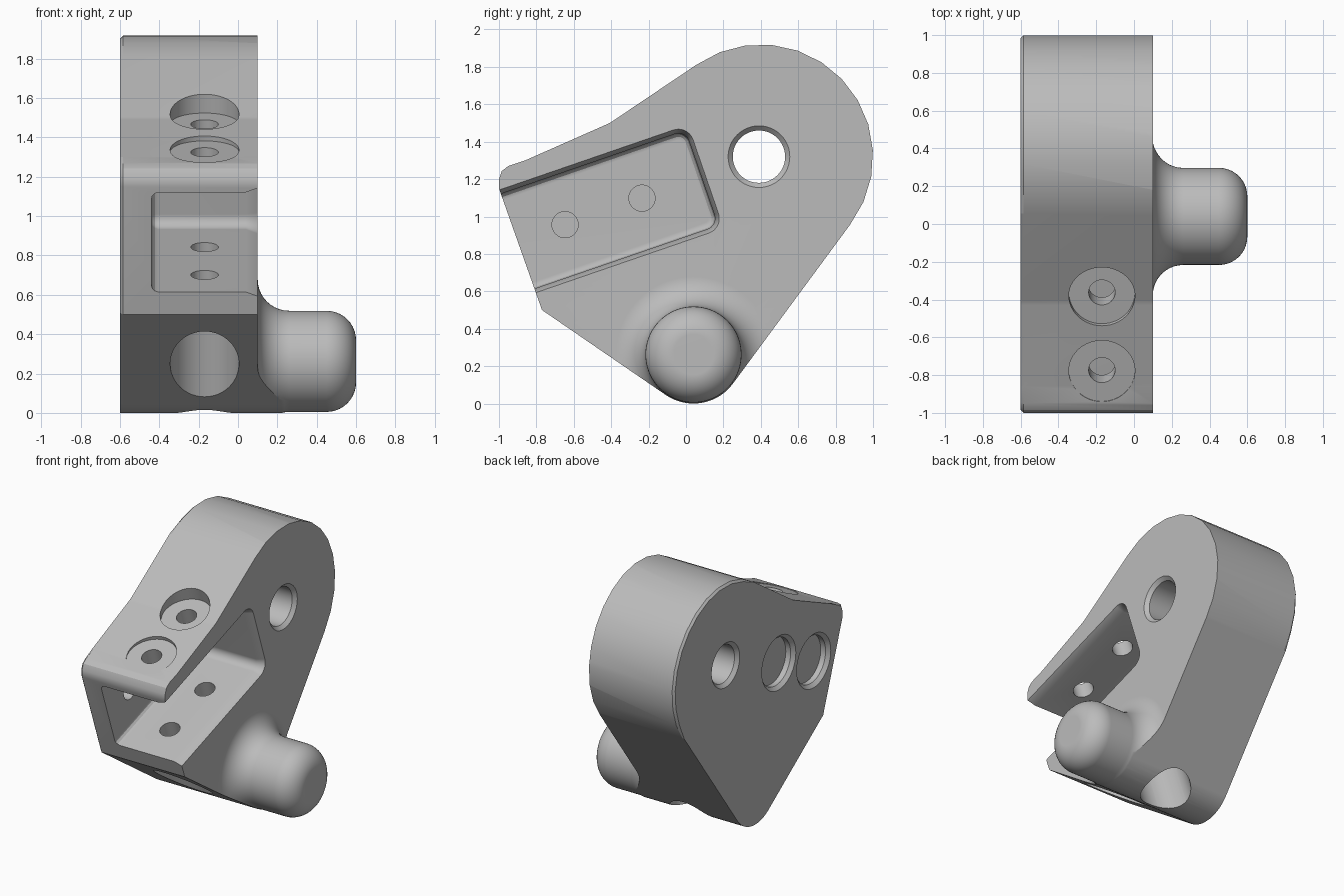
import bpy
import bmesh
import math
from mathutils import Vector

cube = bpy.data.objects.get("Cube")
if cube:
    bpy.data.objects.remove(cube)

grey = bpy.data.materials.new("plain grey")
grey.use_nodes = True
grey.diffuse_color = (0.5, 0.5, 0.5, 1)
grey.node_tree.nodes["Principled BSDF"].inputs["Base Color"].default_value = (0.5, 0.5, 0.5, 1)

TILT = math.radians(19)                      # slope of the pocket and its screws
U = Vector((0, math.cos(TILT), math.sin(TILT)))
V = Vector((0, -math.sin(TILT), math.cos(TILT)))
X = Vector((1, 0, 0))


def loft(name, rings, bevel=0):
    """Skin equal-length rings of points, cap both ends, optionally chamfer the first cap."""
    bm = bmesh.new()
    vs = [[bm.verts.new(p) for p in ring] for ring in rings]
    n = len(vs[0])
    for a, b in zip(vs, vs[1:]):
        for i in range(n):
            j = (i + 1) % n
            bm.faces.new((a[i], a[j], b[j], b[i]))
    cap = bm.faces.new(vs[0])
    bm.faces.new(vs[-1])
    if bevel:
        bmesh.ops.bevel(bm, geom=list(cap.edges), offset=bevel, segments=1,
                        profile=0.5, affect='EDGES')
    bmesh.ops.recalc_face_normals(bm, faces=bm.faces)
    mesh = bpy.data.meshes.new(name)
    bm.to_mesh(mesh)
    bm.free()
    mesh.materials.append(grey)
    ob = bpy.data.objects.new(name, mesh)
    bpy.context.collection.objects.link(ob)
    return ob


def turned(name, origin, axis, stations, seg=48):
    """Revolve (distance, radius) stations about an axis."""
    side = X if abs(axis.x) < 0.5 else Vector((0, 1, 0))
    other = axis.cross(side)
    angs = [2 * math.pi * i / seg for i in range(seg)]
    return loft(name, [[Vector(origin) + axis * t + (side * math.cos(a) + other * math.sin(a)) * r
                        for a in angs] for t, r in stations])


def arc(cy, cz, r, a0, a1, n):
    angs = [math.radians(a0 + (a1 - a0) * i / n) for i in range(n + 1)]
    return [(cy + r * math.cos(a), cz + r * math.sin(a)) for a in angs]


def boolean(ob, tool, operation):
    mod = ob.modifiers.new(tool.name, 'BOOLEAN')
    mod.operation = operation
    mod.solver = 'EXACT'
    mod.object = tool
    bpy.ops.object.select_all(action='DESELECT')
    bpy.context.view_layer.objects.active = ob
    ob.select_set(True)
    bpy.ops.object.modifier_apply(modifier=mod.name)
    bpy.data.objects.remove(tool)


# Side profile, extruded past the end of the peg
PEG_Y, PEG_Z = 0.04, 0.262
outline = [(-0.77, 0.5), (-1.0, 1.15), (-1.0, 1.2), (-0.985, 1.243), (-0.95, 1.27),
           (-0.86, 1.3), (-0.43, 1.49), (-0.4, 1.505)]
outline += arc(0.4, 1.32, 0.6, 125, -37.3, 12)
outline += arc(PEG_Y, PEG_Z, 0.262, -37.3, -124.4, 14)
body = loft("bracket_body", [[(x, y, z) for y, z in outline] for x in (-0.6, 0.7)], bevel=0.015)

# Turned envelope: full block up to x = 0.1, then fillet, peg and rounded tip
R, FIL, TIP = 0.257, 0.16, 0.15
stations = [(-1, 4), (0.1, 4)]
for i in range(11):
    a = math.pi / 2 * i / 10
    stations.append((0.1 + FIL * (1 - math.cos(a)), R + FIL * (1 - math.sin(a))))
for i in range(11):
    a = math.pi / 2 * i / 10
    stations.append((0.6 - TIP + TIP * math.sin(a), R - TIP + TIP * math.cos(a)))
boolean(body, turned("peg_envelope", (0, PEG_Y, PEG_Z), X, stations, 72), 'INTERSECT')


# Tilted pocket, open to the front and side, with filleted floor and flared mouth
def pocket_ring(x, off):
    u0, u1, v0, v1, r = -1.2, 0.472, 0.845, 1.382, 0.06
    pts = [(u0, v1 + off), (u0, v0 - off)]
    pts += arc(u1 - r, v0 + r, r + off, -90, 0, 8)
    pts += arc(u1 - r, v1 - r, r + off, 0, 90, 8)
    return [X * x + U * u + V * v for u, v in pts]


pocket = loft("pocket_cutter", [pocket_ring(x, o) for x, o in (
    (-0.44, -0.035), (-0.435, -0.018), (-0.423, -0.006), (-0.405, 0),
    (0.04, 0), (0.1, 0.023), (0.2, 0.061))])
boolean(body, pocket, 'DIFFERENCE')

for u in (-0.3, 0.135):
    # Screw hole with counterbores above and below the pocket
    boolean(body, turned("screw_cutter", X * -0.17 + U * u, V, [
        (-0.6, 0.175), (0.72, 0.175), (0.72, 0.07),
        (1.505, 0.07), (1.505, 0.175), (2.2, 0.175)]), 'DIFFERENCE')
    # Side recess, with a blind hole behind it in the pocket wall
    centre = U * u + V * 1.115
    boolean(body, turned("recess_cutter", centre, X, [
        (-0.65, 0.25), (-0.575, 0.175), (-0.535, 0.175)]), 'DIFFERENCE')
    boolean(body, turned("blind_cutter", centre, X, [(-0.525, 0.07), (-0.2, 0.07)]), 'DIFFERENCE')

# Pivot hole with chamfered ends
boolean(body, turned("pivot_cutter", (0, 0.39, 1.32), X, [
    (-0.65, 0.215), (-0.575, 0.14), (0.075, 0.14), (0.15, 0.215)]), 'DIFFERENCE')

# Smooth curves, flat planes
bpy.context.view_layer.objects.active = body
body.select_set(True)
bpy.ops.object.shade_smooth_by_angle(angle=math.radians(25))
weighted = body.modifiers.new("flat planes", 'WEIGHTED_NORMAL')
weighted.keep_sharp = True
